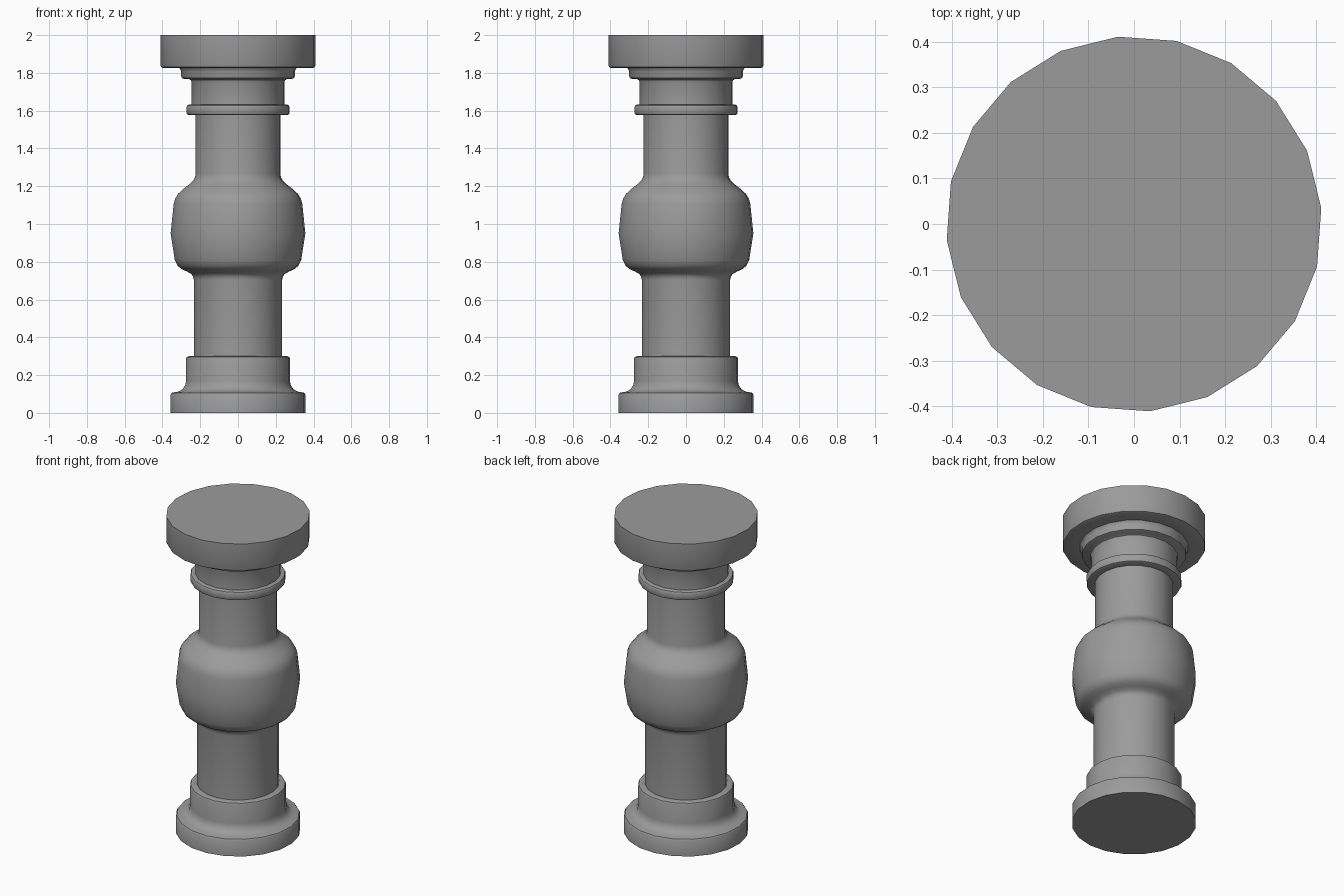
import bpy
import bmesh
from math import cos, sin, radians, tau

SIDES = 20
TURN = radians(4.9)

cube = bpy.data.objects.get("Cube")
if cube:
    bpy.data.objects.remove(cube)

stone = bpy.data.materials.new("grey stone")
stone.use_nodes = True
GREY = (0.33, 0.33, 0.33, 1)
stone.diffuse_color = GREY
stone.node_tree.nodes["Principled BSDF"].inputs["Base Color"].default_value = GREY


def lathe(name, profile, cap_bottom=False, cap_top=False):
    """Turn a list of (radius, height) points, bottom to top, around z."""
    bm = bmesh.new()
    rings = []
    for r, z in profile:
        rings.append([bm.verts.new((r * cos(TURN + tau * i / SIDES),
                                    r * sin(TURN + tau * i / SIDES), z))
                      for i in range(SIDES)])
    for low, high in zip(rings, rings[1:]):
        for i in range(SIDES):
            j = (i + 1) % SIDES
            bm.faces.new((low[i], low[j], high[j], high[i]))
    if cap_bottom:
        bm.faces.new(rings[0][::-1])
    if cap_top:
        bm.faces.new(rings[-1])
    mesh = bpy.data.meshes.new(name)
    bm.to_mesh(mesh)
    bm.free()
    mesh.materials.append(stone)
    obj = bpy.data.objects.new(name, mesh)
    bpy.context.collection.objects.link(obj)
    bpy.ops.object.select_all(action="DESELECT")
    obj.select_set(True)
    bpy.context.view_layer.objects.active = obj
    bpy.ops.object.shade_smooth_by_angle(angle=radians(35))
    return obj


# Round plinth with a coved collar
lathe("base", [(0.358, 0), (0.358, 0.097), (0.352, 0.106), (0.34, 0.109),
               (0.315, 0.113), (0.295, 0.125), (0.281, 0.145), (0.276, 0.17),
               (0.276, 0.287), (0.272, 0.296), (0.262, 0.3), (0.235, 0.3)],
      cap_bottom=True)

# Shaft swelling into a rounded bulb
lathe("shaft", [(0.235, 0.3), (0.235, 0.705), (0.239, 0.723), (0.25, 0.737),
                (0.275, 0.75), (0.302, 0.762), (0.322, 0.78), (0.336, 0.81),
                (0.358, 0.95), (0.342, 1.105), (0.334, 1.135), (0.318, 1.16),
                (0.292, 1.184), (0.255, 1.213), (0.238, 1.23), (0.229, 1.246),
                (0.225, 1.265), (0.225, 1.576)])

# Ring moulding, neck, stepped flange and top disc
lathe("capital", [(0.225, 1.576), (0.262, 1.576), (0.27, 1.58), (0.274, 1.588),
                  (0.274, 1.62), (0.27, 1.628), (0.262, 1.632), (0.246, 1.632),
                  (0.246, 1.75), (0.251, 1.762), (0.262, 1.768), (0.29, 1.769),
                  (0.298, 1.773), (0.302, 1.782), (0.302, 1.808), (0.306, 1.818),
                  (0.312, 1.826), (0.398, 1.826), (0.408, 1.83), (0.412, 1.84),
                  (0.412, 2.0)],
      cap_top=True)
